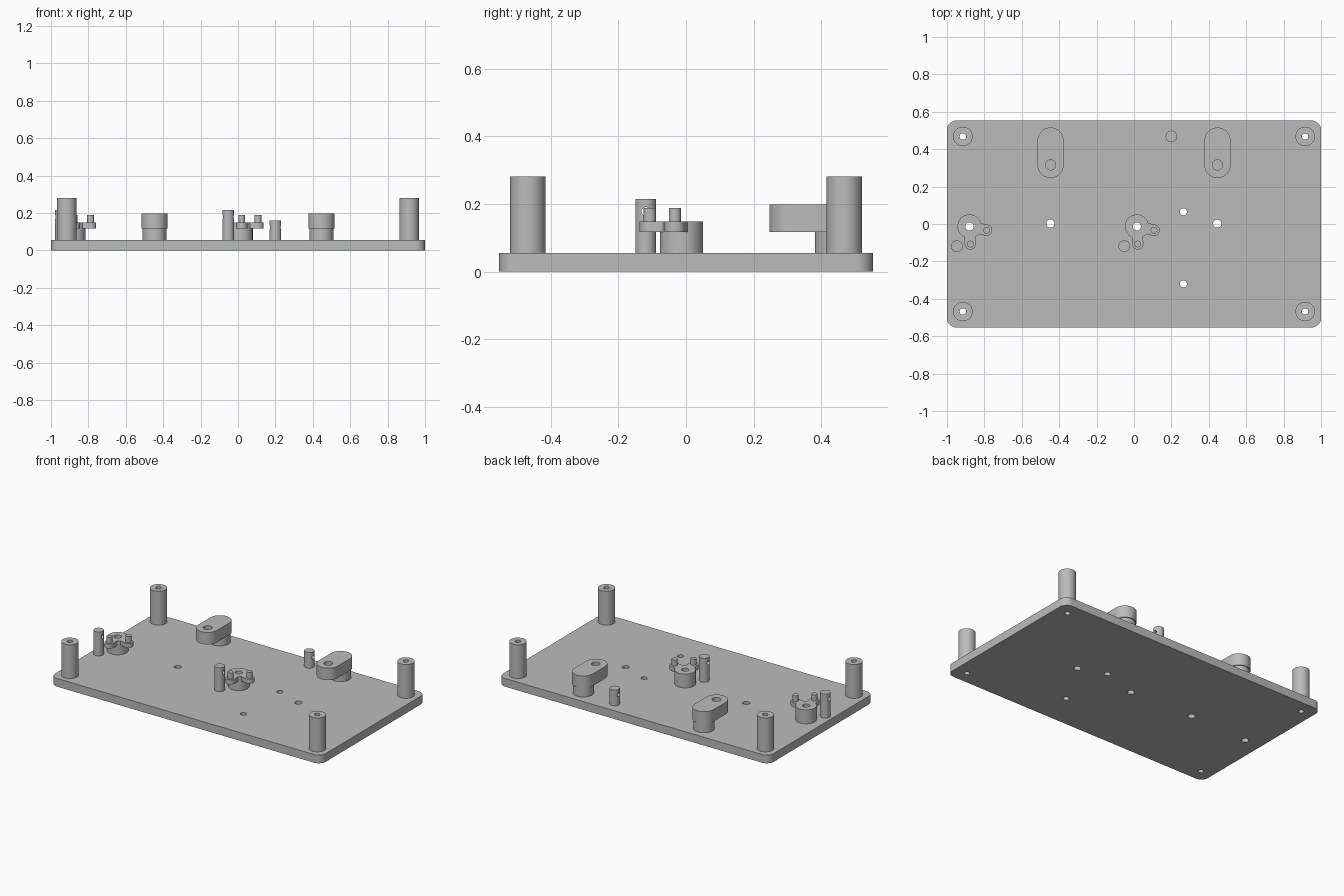
import bpy, bmesh, math
from mathutils import Matrix, Vector

cube = bpy.data.objects.get("Cube")
if cube:
    bpy.data.objects.remove(cube, do_unlink=True)

grey = bpy.data.materials.new("light grey")
grey.use_nodes = True
grey.diffuse_color = (0.5, 0.5, 0.5, 1)
grey.node_tree.nodes["Principled BSDF"].inputs["Base Color"].default_value = (0.5, 0.5, 0.5, 1)

DECK = 0.055      # top of the base plate
POST_Y = 0.468
POST_X = 0.915


def rounded(centres, r, steps=48):
    """Outline of discs of radius r at counter-clockwise centres, wrapped by a belt."""
    pts = [Vector(c) for c in centres]
    n = len(pts)
    if n == 1:
        arcs = [(pts[0], 0.0, math.tau * (steps - 1) / steps)]
    else:
        arcs = []
        for i, c in enumerate(pts):
            a, b = c - pts[i - 1], pts[(i + 1) % n] - c
            start = math.atan2(a.y, a.x) - math.pi / 2
            turn = (math.atan2(b.y, b.x) - math.atan2(a.y, a.x)) % math.tau
            arcs.append((c, start, turn))
    out = []
    count = steps // n
    for c, start, turn in arcs:
        for k in range(count):
            t = start + turn * k / (count - 1)
            out.append((c.x + r * math.cos(t), c.y + r * math.sin(t)))
    return out


def prism(name, centres, r, z0, z1):
    """Upright solid with a rounded outline."""
    bm = bmesh.new()
    face = bm.faces.new([bm.verts.new((x, y, z0)) for x, y in rounded(centres, r)])
    top = bmesh.ops.extrude_face_region(bm, geom=[face])["geom"]
    verts = [v for v in top if isinstance(v, bmesh.types.BMVert)]
    bmesh.ops.translate(bm, vec=(0, 0, z1 - z0), verts=verts)
    bmesh.ops.recalc_face_normals(bm, faces=bm.faces)
    mesh = bpy.data.meshes.new(name)
    bm.to_mesh(mesh)
    bm.free()
    mesh.materials.append(grey)
    ob = bpy.data.objects.new(name, mesh)
    bpy.context.collection.objects.link(ob)
    return ob


def select(ob):
    bpy.ops.object.select_all(action="DESELECT")
    ob.select_set(True)
    bpy.context.view_layer.objects.active = ob


def combine(ob, other, operation):
    """Apply a boolean and drop the helper solid."""
    mod = ob.modifiers.new("combine", "BOOLEAN")
    mod.operation, mod.solver, mod.object = operation, "EXACT", other
    select(ob)
    bpy.ops.object.modifier_apply(modifier=mod.name)
    bpy.data.objects.remove(other, do_unlink=True)


def drill(ob, x, y, r):
    combine(ob, prism("drill", [(x, y)], r, -0.1, 0.5), "DIFFERENCE")


def finish(ob):
    select(ob)
    bpy.ops.object.shade_smooth_by_angle(angle=math.radians(30))


def eyelet_post(name, x, y, top):
    """Thin post with a sideways eye near its tip."""
    post = prism(name, [(x, y)], 0.031, DECK, top)
    eye = prism("drill", [(0, 0)], 0.013, -0.1, 0.1)
    eye.data.transform(Matrix.Translation((x, y, top - 0.037)) @ Matrix.Rotation(math.pi / 2, 4, "Y"))
    combine(post, eye, "DIFFERENCE")
    finish(post)


def crank(side, x):
    """Bored hub with two arms, each carrying a pin, and an eyelet post beside it."""
    y = -0.013
    hub = prism(side + "_crank", [(x, y)], 0.064, DECK, 0.148)
    ends = [(x + 0.092, y - 0.02), (x + 0.005, y - 0.094)]
    for end in ends:
        combine(hub, prism("arm", [(x, y), end], 0.03, 0.118, 0.148), "UNION")
    drill(hub, x, y, 0.022)
    finish(hub)
    for label, end in zip(("side", "front"), ends):
        finish(prism(f"{side}_crank_{label}_pin", [end], 0.018, 0.148, 0.188))
    eyelet_post(side + "_eyelet_post", x - 0.067, -0.119, 0.215)


# Base plate with through holes
cx, cy, corner = 0.95, 0.503, 0.05
plate = prism("base_plate", [(-cx, -cy), (cx, -cy), (cx, cy), (-cx, cy)], corner, 0, DECK)
for x, y, r in [(-0.88, -0.013, 0.022), (0.015, -0.013, 0.022), (-0.447, 0.002, 0.022),
                (0.445, 0.002, 0.022), (0.264, 0.065, 0.019), (0.264, -0.32, 0.019)]:
    drill(plate, x, y, r)

# Corner standoffs, bored right through the plate
for side, sx in (("left", 1), ("right", -1)):
    for end, sy in (("front", -1), ("rear", 1)):
        x, y = sx * POST_X, sy * POST_Y
        post = prism(f"{end}_{side}_standoff", [(x, y)], 0.052, DECK, 0.281)
        drill(post, x, y, 0.017)
        finish(post)
        drill(plate, x, y, 0.017)

    # Overhanging bracket on a round pillar
    x = sx * 0.446
    finish(prism(side + "_bracket_pillar", [(x, 0.446)], 0.064, DECK, 0.118))
    bracket = prism(side + "_bracket", [(x, 0.316), (x, 0.446)], 0.07, 0.118, 0.198)
    drill(bracket, x, 0.316, 0.027)
    finish(bracket)
finish(plate)

# Cranks and the single rear post
crank("right", -0.88)
crank("middle", 0.015)
eyelet_post("rear_eyelet_post", 0.2, 0.468, 0.16)
